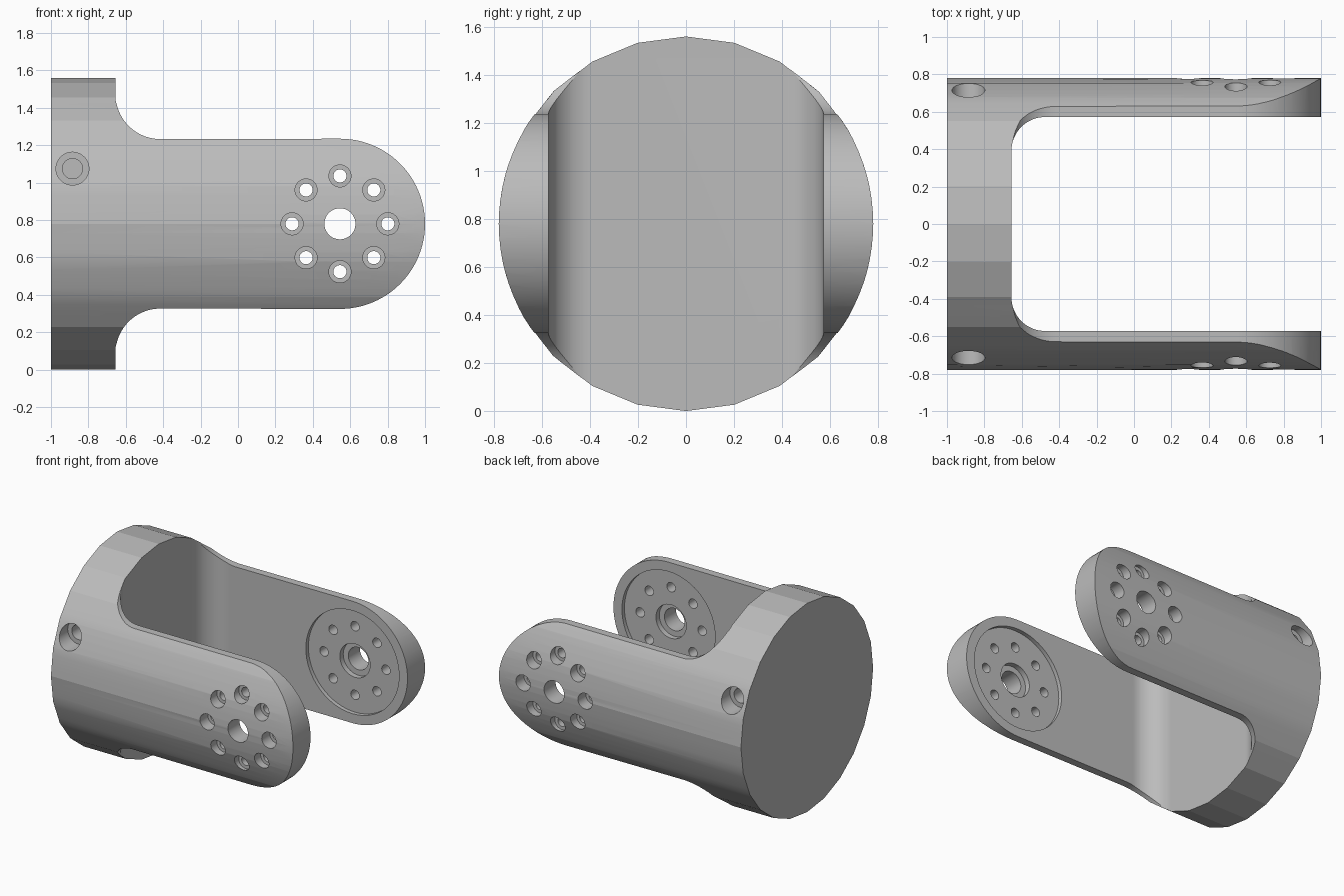
import bpy, bmesh
from math import sin, cos, pi, radians, hypot
from mathutils import Vector

if "Cube" in bpy.data.objects:
    bpy.data.objects.remove(bpy.data.objects["Cube"], do_unlink=True)

R = 0.78          # body radius, also the height of its axis
BASE = -0.655     # inner edge of the base
ARM = 0.453       # half height of an arm
HUB = 0.545       # x of the pivot
INNER = 0.572     # inner face of an arm

grey = bpy.data.materials.new("grey plastic")
grey.use_nodes = True
colour = (0.5, 0.5, 0.5, 1)
grey.diffuse_color = colour
grey.node_tree.nodes["Principled BSDF"].inputs["Base Color"].default_value = colour


def loft(name, rings):
    """Closed solid through rings of equal length."""
    bm = bmesh.new()
    loops = [[bm.verts.new(p) for p in ring] for ring in rings]
    n = len(loops[0])
    for a, b in zip(loops, loops[1:]):
        for i in range(n):
            j = (i + 1) % n
            bm.faces.new((a[i], a[j], b[j], b[i]))
    bm.faces.new(loops[0])
    bm.faces.new(loops[-1])
    bmesh.ops.recalc_face_normals(bm, faces=bm.faces)
    mesh = bpy.data.meshes.new(name)
    bm.to_mesh(mesh)
    bm.free()
    mesh.materials.append(grey)
    ob = bpy.data.objects.new(name, mesh)
    bpy.context.collection.objects.link(ob)
    return ob


def arc(cx, cy, r, start, end, steps=24):
    angles = [radians(start + (end - start) * i / steps) for i in range(steps + 1)]
    return [(cx + r * cos(a), cy + r * sin(a)) for a in angles]


def lathe_y(name, x, z, profile, sides=40):
    """Stepped cutter about an axis along y; profile holds (y, radius)."""
    turn = [2 * pi * i / sides for i in range(sides)]
    return loft(name, [[(x + r * cos(a), y, z + r * sin(a)) for a in turn]
                       for y, r in profile])


def both_sides(half):
    """Mirror a stepped profile given from the middle outward."""
    return [(-y, r) for y, r in reversed(half)] + half


def combine(body, tool, operation):
    mod = body.modifiers.new("cut", "BOOLEAN")
    mod.operation = operation
    mod.solver = "EXACT"
    mod.object = tool
    bpy.context.view_layer.objects.active = body
    bpy.ops.object.modifier_apply(modifier=mod.name)
    bpy.data.objects.remove(tool, do_unlink=True)


# Round body: faceted at the base, blending to round arms
facets = [Vector((R * sin(pi * k / 12), R * cos(pi * k / 12))) for k in range(24)]
coarse = [facets[k].lerp(facets[(k + 1) % 24], t / 4)
          for k in range(24) for t in range(4)]
fine = [p if abs(p.x) < 0.45 else p.normalized() * R for p in coarse]
body = loft("yoke_bracket", [[(x, p.x, R + p.y) for p in ring]
                             for x, ring in ((-1, coarse), (1.1, fine))])

# Side outline: tall base, filleted into round-ended arms
fillet = 0.24
upper = [(-1.1, 1), (BASE, 1)]
upper += arc(BASE + fillet, ARM + fillet, fillet, 180, 270)
upper += arc(HUB, 0, ARM + 0.002, 90, 0)
outline = upper + [(x, -z) for x, z in reversed(upper[:-1])]
tool = loft("outline_cutter", [[(x, y, R + z) for x, z in outline] for y in (-1, 1)])
combine(body, tool, "INTERSECT")

# Gap between the arms, with rounded inner corners
corner = 0.18
half = [(1.2, INNER)] + arc(BASE + corner, INNER - corner, corner, 90, 180)
outline = half + [(x, -y) for x, y in reversed(half)]
tool = loft("gap_cutter", [[(x, y, z) for x, y in outline] for z in (-0.2, 1.8)])
combine(body, tool, "DIFFERENCE")

# Pivot hole with its bearing seat and shallow disc recess
pivot = both_sides([(INNER + 0.03, 0.385), (INNER + 0.03, 0.125),
                    (INNER + 0.07, 0.125), (INNER + 0.07, 0.083), (1, 0.083)])
combine(body, lathe_y("pivot_cutter", HUB, R, pivot, 64), "DIFFERENCE")

# Ring of counterbored bolt holes
bolt = both_sides([(0.685, 0.035), (0.685, 0.059), (1, 0.059)])
for k in range(8):
    a = k * pi / 4
    tool = lathe_y("bolt_cutter", HUB + 0.256 * cos(a), R + 0.256 * sin(a), bolt)
    combine(body, tool, "DIFFERENCE")

# Blind counterbored screw hole on each side of the base
for side in (-1, 1):
    screw = [(side * y, r) for y, r in
             ((0.4, 0.054), (0.62, 0.054), (0.62, 0.088), (1, 0.088))]
    combine(body, lathe_y("screw_cutter", -0.885, 1.075, screw), "DIFFERENCE")

bpy.ops.object.select_all(action="DESELECT")
body.select_set(True)
bpy.context.view_layer.objects.active = body
bpy.ops.object.shade_smooth_by_angle(angle=radians(12))
